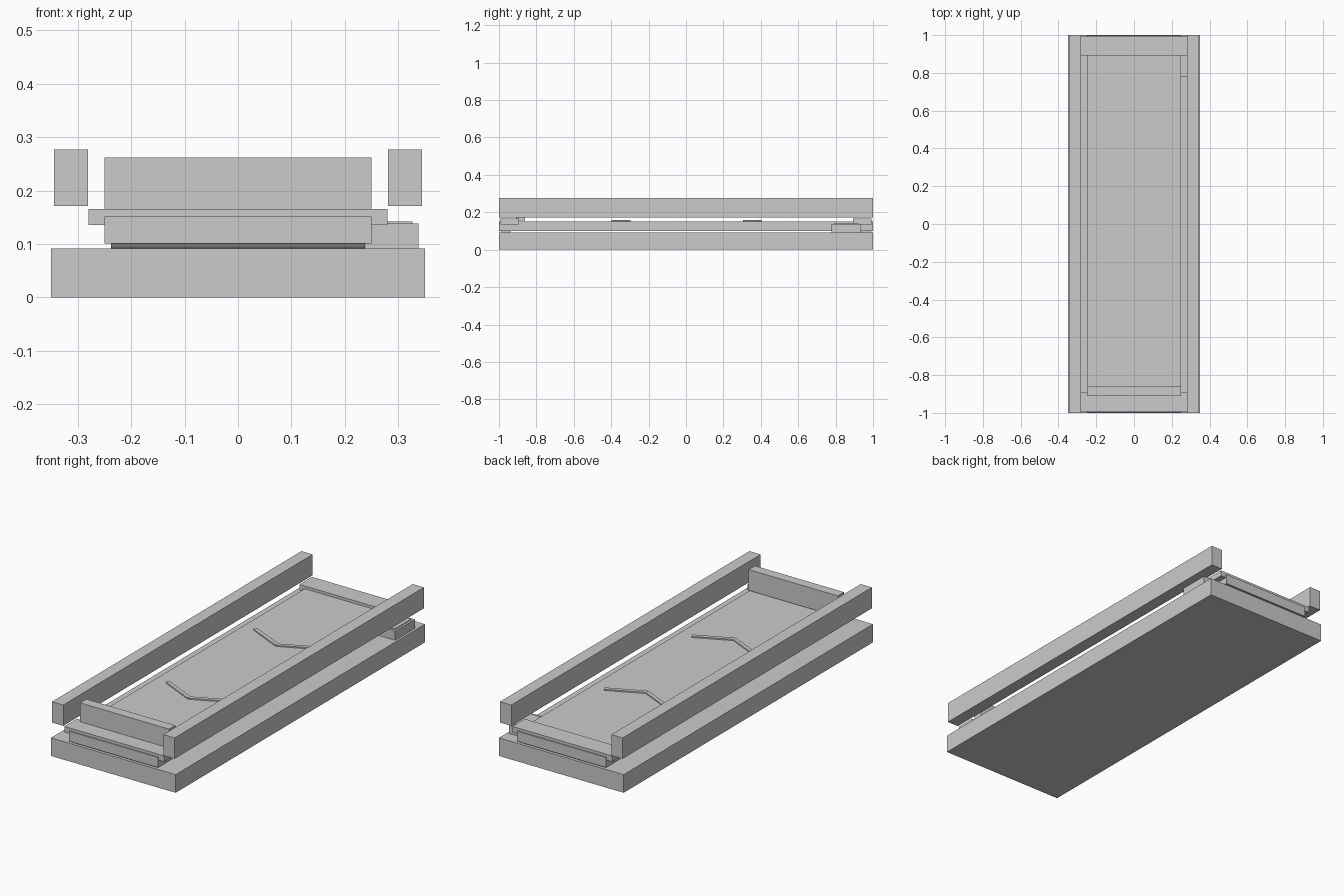
import bpy, bmesh, math
from mathutils import Matrix

if "Cube" in bpy.data.objects:
    bpy.data.objects.remove(bpy.data.objects["Cube"])


def add_mesh(name, build):
    bm = bmesh.new()
    build(bm)
    bmesh.ops.recalc_face_normals(bm, faces=bm.faces)
    mesh = bpy.data.meshes.new(name)
    bm.to_mesh(mesh)
    bm.free()
    obj = bpy.data.objects.new(name, mesh)
    bpy.context.collection.objects.link(obj)
    return obj


def box(name, x, y, z, angle=0.0):
    """Box from (min, max) ranges, optionally turned about its own z axis."""
    size = [b - a for a, b in (x, y, z)]
    mid = [(a + b) / 2 for a, b in (x, y, z)]
    m = (Matrix.Translation(mid) @ Matrix.Rotation(angle, 4, 'Z')
         @ Matrix.Diagonal((*size, 1)))
    return add_mesh(name, lambda bm: bmesh.ops.create_cube(bm, size=1, matrix=m))


def roller(name, y, z, radius, length):
    m = Matrix.Translation((0, y, z)) @ Matrix.Rotation(math.pi / 2, 4, 'Y')
    return add_mesh(name, lambda bm: bmesh.ops.create_cone(
        bm, cap_ends=True, segments=24, radius1=radius, radius2=radius,
        depth=length, matrix=m))


# Base and belt
box("base", (-0.35, 0.35), (-1, 1), (0, 0.092))
box("belt", (-0.25, 0.25), (-0.999, 0.999), (0.101, 0.152))

# Side rails
for side, sx in (("left", -1), ("right", 1)):
    x = sorted((sx * 0.281, sx * 0.344))
    box(f"{side}_rail", x, (-1, 1), (0.171, 0.277))

# End plates and the rollers inside the belt ends
for end, sy in (("front", -1), ("back", 1)):
    box(f"{end}_plate", (-0.28, 0.28), sorted((sy * 0.893, sy * 0.993)), (0.136, 0.166))
    roller(f"{end}_roller", sy * 0.964, 0.12, 0.035, 0.476)

# Stop wall at the front
box("stop_wall", (-0.25, 0.25), (-0.91, -0.86), (0.156, 0.262))

# Motor housing with thin cover
box("motor_housing", (0.239, 0.338), (0.777, 0.935), (0.091, 0.138))
box("motor_cover", (0.25, 0.327), (0.79, 0.922), (0.137, 0.142))

# Chevron markers, each made of two angled strips
for i, y in enumerate((-0.348, 0.355)):
    for side, sx in (("left", -1), ("right", 1)):
        cx = sx * 0.09
        box(f"chevron_{i + 1}_{side}", (cx - 0.1, cx + 0.1), (y - 0.01, y + 0.01),
            (0.15, 0.158), sx * math.radians(25))
